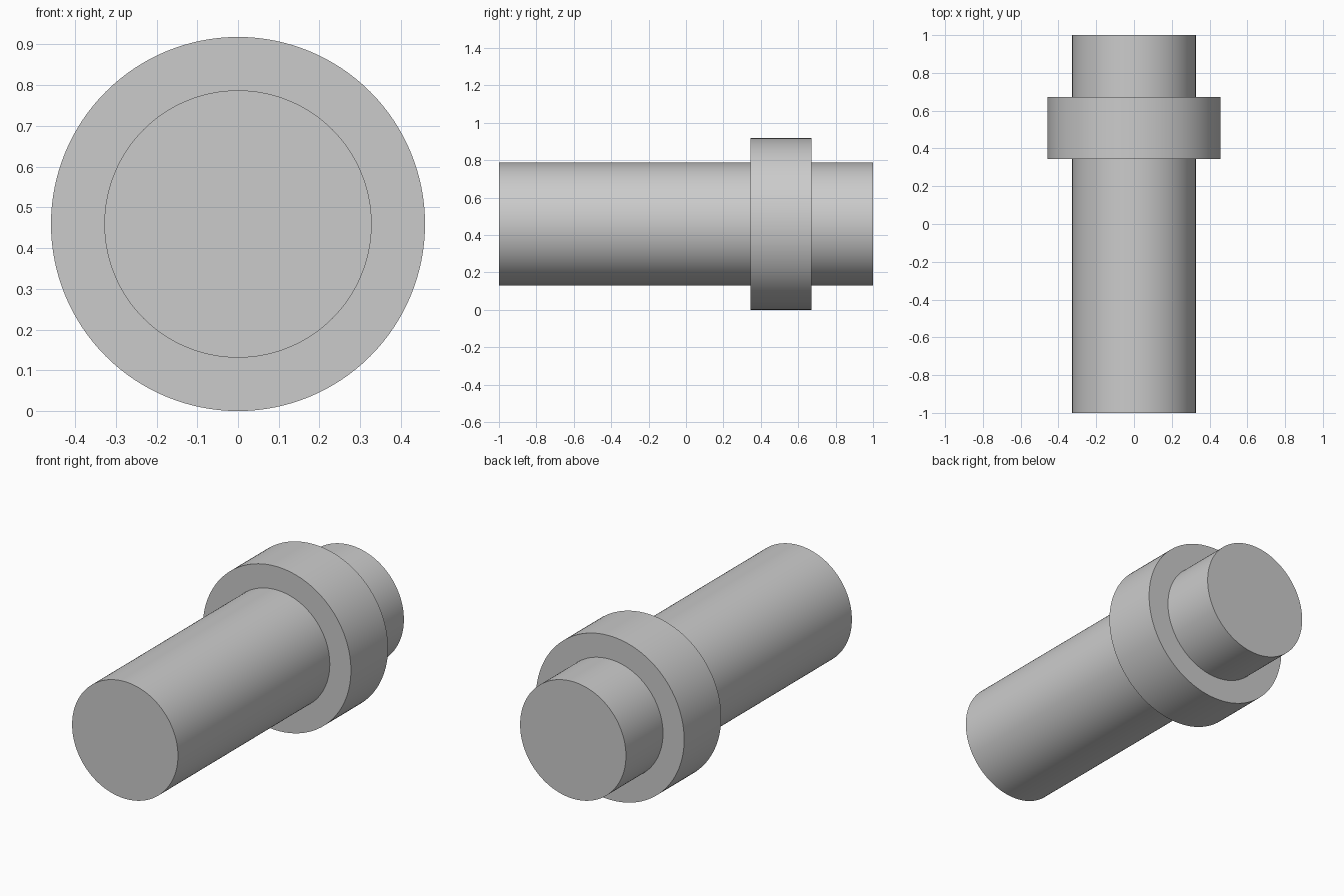
import bpy
import math

cube = bpy.data.objects.get("Cube")
if cube:
    bpy.data.objects.remove(cube, do_unlink=True)

AXIS_HEIGHT = 0.459

# Single plain grey finish
grey = bpy.data.materials.new("plain_grey")
grey.use_nodes = True
colour = (0.6, 0.6, 0.6, 1)
grey.diffuse_color = colour
grey.node_tree.nodes["Principled BSDF"].inputs["Base Color"].default_value = colour


def round_bar(name, radius, y_front, y_back):
    """Solid cylinder lying along y, with smooth sides and sharp rims."""
    bpy.ops.mesh.primitive_cylinder_add(
        vertices=128, radius=radius, depth=y_back - y_front,
        location=(0, (y_front + y_back) / 2, AXIS_HEIGHT),
        rotation=(math.pi / 2, 0, 0))
    bar = bpy.context.object
    bar.name = name
    bar.data.materials.append(grey)
    bpy.ops.object.transform_apply(location=False, rotation=True, scale=False)
    bpy.ops.object.shade_smooth_by_angle(angle=math.radians(30))
    return bar


# Long shaft, and the wide collar near its back end
round_bar("shaft", 0.328, -1, 1)
round_bar("collar", AXIS_HEIGHT, 0.344, 0.672)
